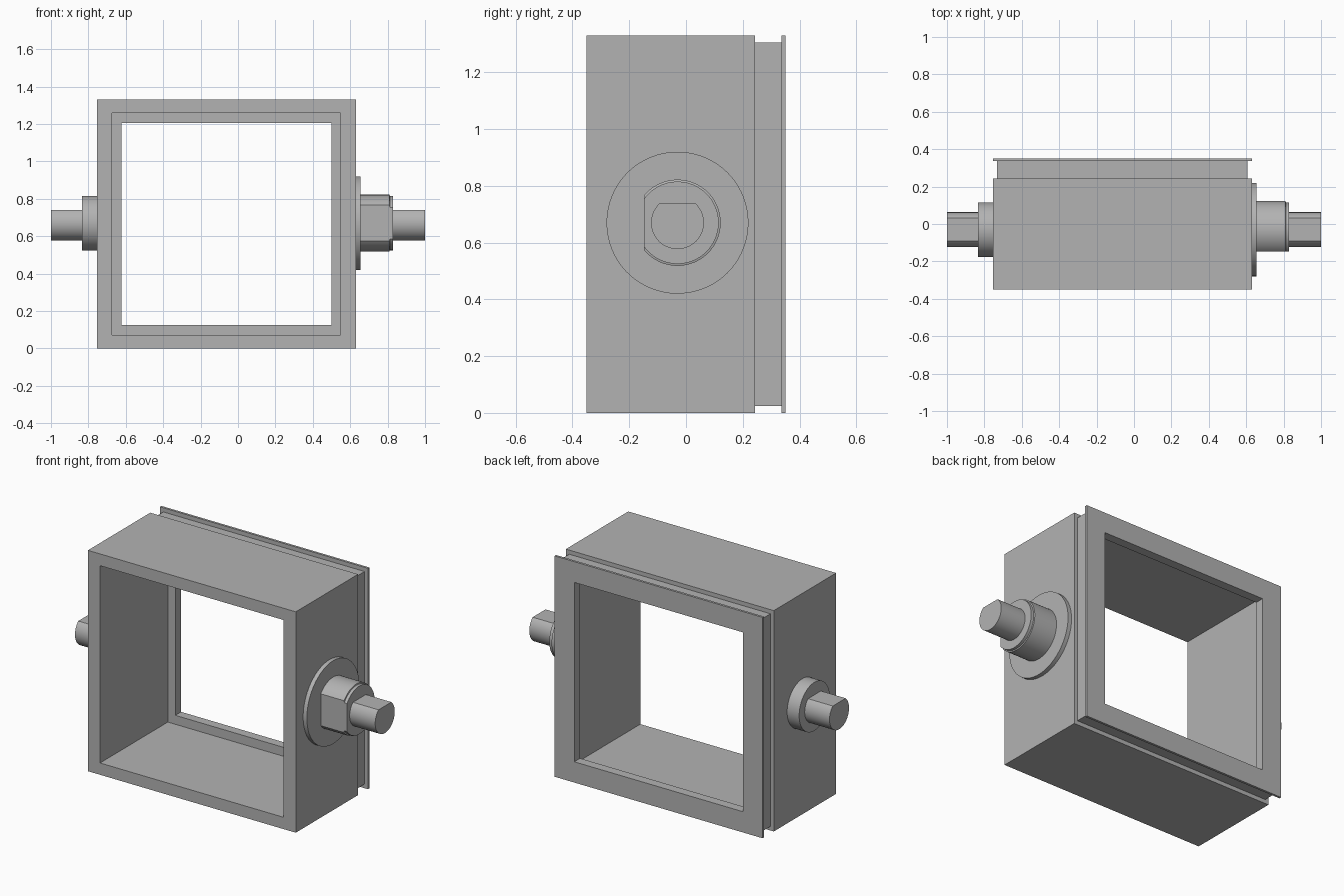
import bpy, bmesh, math

cube = bpy.data.objects.get("Cube")
if cube:
    bpy.data.objects.remove(cube, do_unlink=True)

grey = bpy.data.materials.new("plain_grey")
grey.use_nodes = True
grey.diffuse_color = (0.45, 0.45, 0.45, 1)
grey.node_tree.nodes["Principled BSDF"].inputs["Base Color"].default_value = grey.diffuse_color

AXIS_Y, AXIS_Z = -0.03, 0.67
LEFT, RIGHT, HEIGHT = -0.755, 0.63, 1.33


def loft(name, rings, closed=False, smooth=False):
    """Skin a row of matching point rings, capped or closed on itself."""
    bm = bmesh.new()
    loops = [[bm.verts.new(p) for p in ring] for ring in rings]
    n = len(loops[0])
    pairs = list(zip(loops, loops[1:]))
    if closed:
        pairs.append((loops[-1], loops[0]))
    else:
        bm.faces.new(loops[0])
        bm.faces.new(loops[-1])
    for a, b in pairs:
        for i in range(n):
            j = (i + 1) % n
            bm.faces.new((a[i], a[j], b[j], b[i]))
    bmesh.ops.recalc_face_normals(bm, faces=bm.faces[:])
    mesh = bpy.data.meshes.new(name)
    bm.to_mesh(mesh)
    bm.free()
    mesh.materials.append(grey)
    obj = bpy.data.objects.new(name, mesh)
    bpy.context.collection.objects.link(obj)
    if smooth:
        bpy.ops.object.select_all(action="DESELECT")
        obj.select_set(True)
        bpy.context.view_layer.objects.active = obj
        bpy.ops.object.shade_smooth_by_angle(angle=math.radians(30))
    return obj


def rectangle(inset_x, inset_z, y):
    x0, x1 = LEFT + inset_x, RIGHT - inset_x
    z0, z1 = inset_z, HEIGHT - inset_z
    return [(x0, y, z0), (x1, y, z0), (x1, y, z1), (x0, y, z1)]


def disc_ring(x, radius, flat=None, direction=0.0, n=72):
    """Circle around the shaft axis, cut by a flat at the given offset."""
    half = math.acos(flat / radius) if flat else 0
    count = n if flat else n - 1
    angles = [direction + half + (2 * math.pi - 2 * half) * i / count
              for i in range(n + 1 if flat else n - 1)]
    return [(x, AXIS_Y + radius * math.cos(a), AXIS_Z + radius * math.sin(a)) for a in angles]


def rod(name, sections, flat=None, direction=0.0):
    return loft(name, [disc_ring(x, r, flat, direction) for x, r in sections], smooth=True)


# Square duct frame: outer wall, rear groove, rear flange and inner lip
section = [(0, 0, -0.35), (0, 0, 0.243), (0.022, 0.025, 0.243), (0.022, 0.025, 0.336),
           (0, 0, 0.336), (0, 0, 0.35), (0.131, 0.125, 0.35), (0.131, 0.125, 0.295),
           (0.081, 0.071, 0.295), (0.081, 0.071, -0.35)]
loft("duct_frame", [rectangle(*p) for p in section], closed=True)

# Parts on the left side of the duct
rod("washer", [(RIGHT, 0.25), (0.655, 0.25)])
rod("bushing", [(0.655, 0.152), (0.81, 0.152), (0.812, 0.145), (0.83, 0.145)],
    flat=0.118, direction=math.pi)

# Collar on the right side of the duct
rod("collar", [(-0.835, 0.146), (LEFT, 0.146)])

# Shaft stubs with a flat on top
rod("left_shaft", [(0.83, 0.093), (1.0, 0.093)], flat=0.07, direction=math.pi / 2)
rod("right_shaft", [(-1.0, 0.093), (-0.835, 0.093)], flat=0.07, direction=math.pi / 2)
